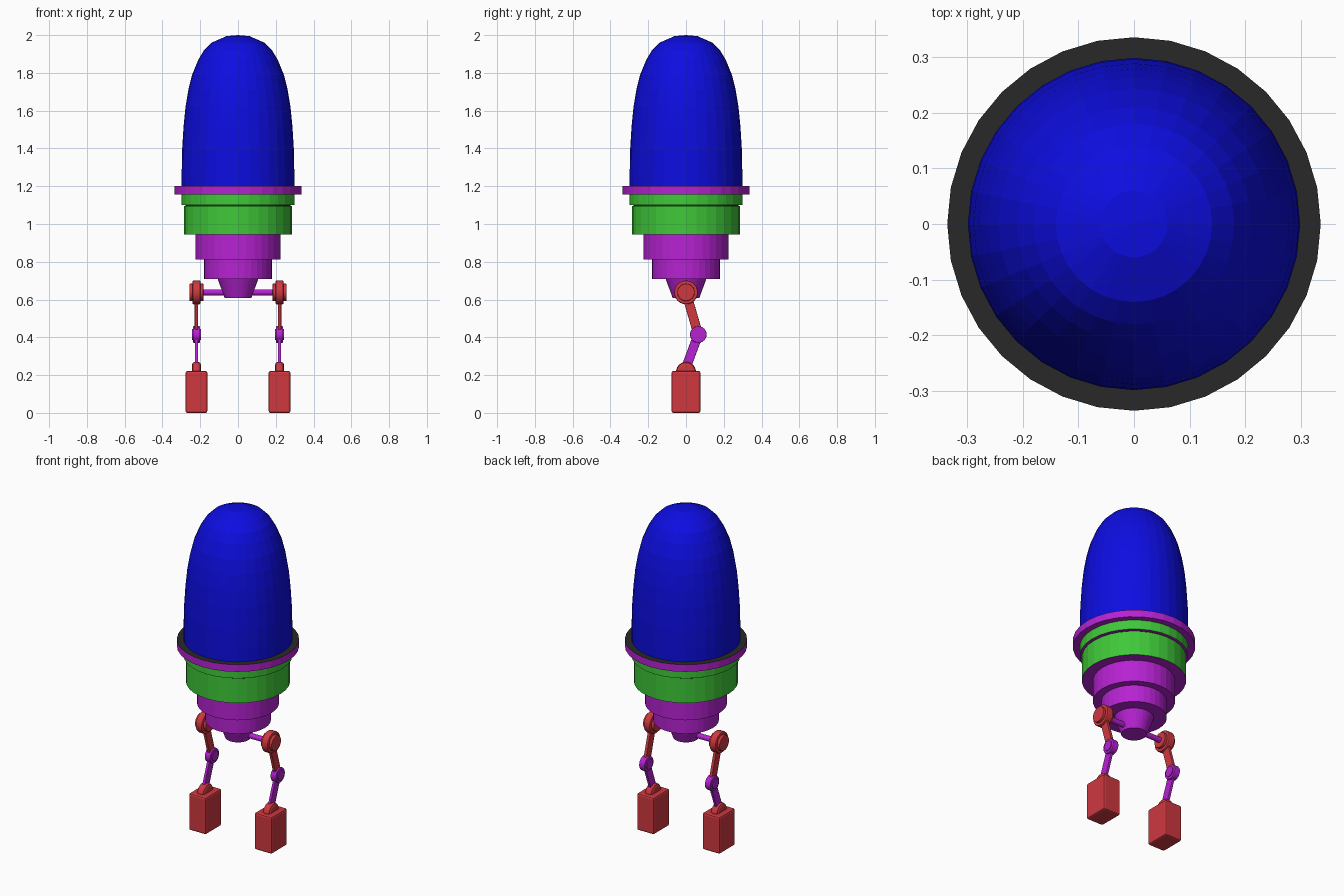
import bpy, bmesh, math
from mathutils import Matrix, Vector

if "Cube" in bpy.data.objects:
    bpy.data.objects.remove(bpy.data.objects["Cube"])


def material(name, rgb):
    m = bpy.data.materials.new(name)
    m.diffuse_color = (*rgb, 1)
    m.use_nodes = True
    m.node_tree.nodes["Principled BSDF"].inputs["Base Color"].default_value = m.diffuse_color
    return m


BLUE = material("blue", (0.004, 0.004, 0.75))
GREEN = material("green", (0.05, 0.58, 0.04))
PURPLE = material("purple", (0.47, 0.016, 0.65))
RED = material("red", (0.62, 0.04, 0.05))
DARK = material("dark", (0.022, 0.022, 0.022))


def finish(name, bm, mats, bevel=0.0, segments=2):
    bmesh.ops.recalc_face_normals(bm, faces=bm.faces)
    mesh = bpy.data.meshes.new(name)
    bm.to_mesh(mesh)
    bm.free()
    for m in mats:
        mesh.materials.append(m)
    ob = bpy.data.objects.new(name, mesh)
    bpy.context.collection.objects.link(ob)
    if bevel:
        mod = ob.modifiers.new("bevel", 'BEVEL')
        mod.width, mod.segments = bevel, segments
    return ob


def lathe(name, profile, mats, strip_mats=None, sides=32):
    """Spin an (r, z) profile about z; strip_mats gives a material per strip."""
    bm = bmesh.new()
    rings = []
    for r, z in profile:
        n = sides if r > 0 else 1
        rings.append([bm.verts.new((r * math.cos(math.tau * i / sides),
                                    r * math.sin(math.tau * i / sides), z))
                      for i in range(n)])
    for k, (a, b) in enumerate(zip(rings, rings[1:])):
        for i in range(sides):
            j = (i + 1) % sides
            loop = [a[i % len(a)], a[j % len(a)], b[j % len(b)], b[i % len(b)]]
            f = bm.faces.new(list(dict.fromkeys(loop)))
            f.material_index = strip_mats[k] if strip_mats else 0
    return finish(name, bm, mats)


def disc(name, centre, r, width, mat, bevel=0.0, sides=24):
    """Cylinder with its axis along x."""
    bm = bmesh.new()
    bmesh.ops.create_cone(bm, cap_ends=True, segments=sides, radius1=r, radius2=r, depth=width,
                          matrix=Matrix.Translation(centre) @ Matrix.Rotation(math.pi / 2, 4, 'Y'))
    ob = finish(name, bm, [mat], bevel)
    if bevel:
        ob.modifiers["bevel"].limit_method = 'ANGLE'
    return ob


def box(name, matrix, size, mat, bevel=0.0):
    bm = bmesh.new()
    bmesh.ops.create_cube(bm, size=1, matrix=matrix @ Matrix.Diagonal((*size, 1)))
    return finish(name, bm, [mat], bevel)


def bar(name, a, b, size, mat):
    """Flat link between two points."""
    d = Vector(b) - Vector(a)
    rot = Matrix.Rotation(-math.atan2(d.y, d.z), 4, 'X')
    mid = (Vector(a) + Vector(b)) / 2
    return box(name, Matrix.Translation(mid) @ rot, (*size, d.length), mat, 0.003)


# domed upper shell
lathe("dome", [(0.298, 1.19), (0.298, 1.28), (0.296, 1.39), (0.288, 1.52), (0.278, 1.62),
               (0.263, 1.71), (0.243, 1.79), (0.21, 1.87), (0.18, 1.92), (0.14, 1.96),
               (0.06, 1.995), (0, 2.0)], [BLUE])

# stepped lower body: dark rim top, purple rim, green bands, purple steps and nozzle
lathe("body", [(0.29, 1.2), (0.335, 1.2), (0.335, 1.157), (0.298, 1.157), (0.298, 1.1),
               (0.278, 1.1), (0.278, 1.094), (0.286, 1.094), (0.286, 0.945), (0.225, 0.945),
               (0.225, 0.813), (0.18, 0.813), (0.18, 0.71), (0.108, 0.71), (0.07, 0.607),
               (0, 0.607)], [PURPLE, GREEN, DARK],
      [2, 0, 0, 1, 0, 2, 2, 1, 0, 0, 0, 0, 0, 0, 0])

# axle joining the hips
disc("hip_axle", (0, 0, 0.638), 0.016, 0.42, PURPLE, sides=16)

# legs
for side, x in (("left", 0.22), ("right", -0.22)):
    hip, knee, ankle = (x, 0, 0.638), (x, 0.065, 0.415), (x, 0, 0.24)
    disc(side + "_hip_disc", hip, 0.063, 0.042, RED, 0.006)
    disc(side + "_hip_cap", hip, 0.046, 0.074, RED, 0.004)
    bar(side + "_upper_leg", hip, knee, (0.018, 0.05), RED)
    disc(side + "_knee", knee, 0.044, 0.038, PURPLE, 0.004)
    disc(side + "_knee_cap", knee, 0.03, 0.048, PURPLE)
    bar(side + "_lower_leg", knee, ankle, (0.016, 0.05), PURPLE)
    disc(side + "_ankle", (x, 0, 0.217), 0.053, 0.048, RED, 0.016)
    box(side + "_foot", Matrix.Translation((x, 0, 0.111)), (0.115, 0.153, 0.222), RED, 0.01)
